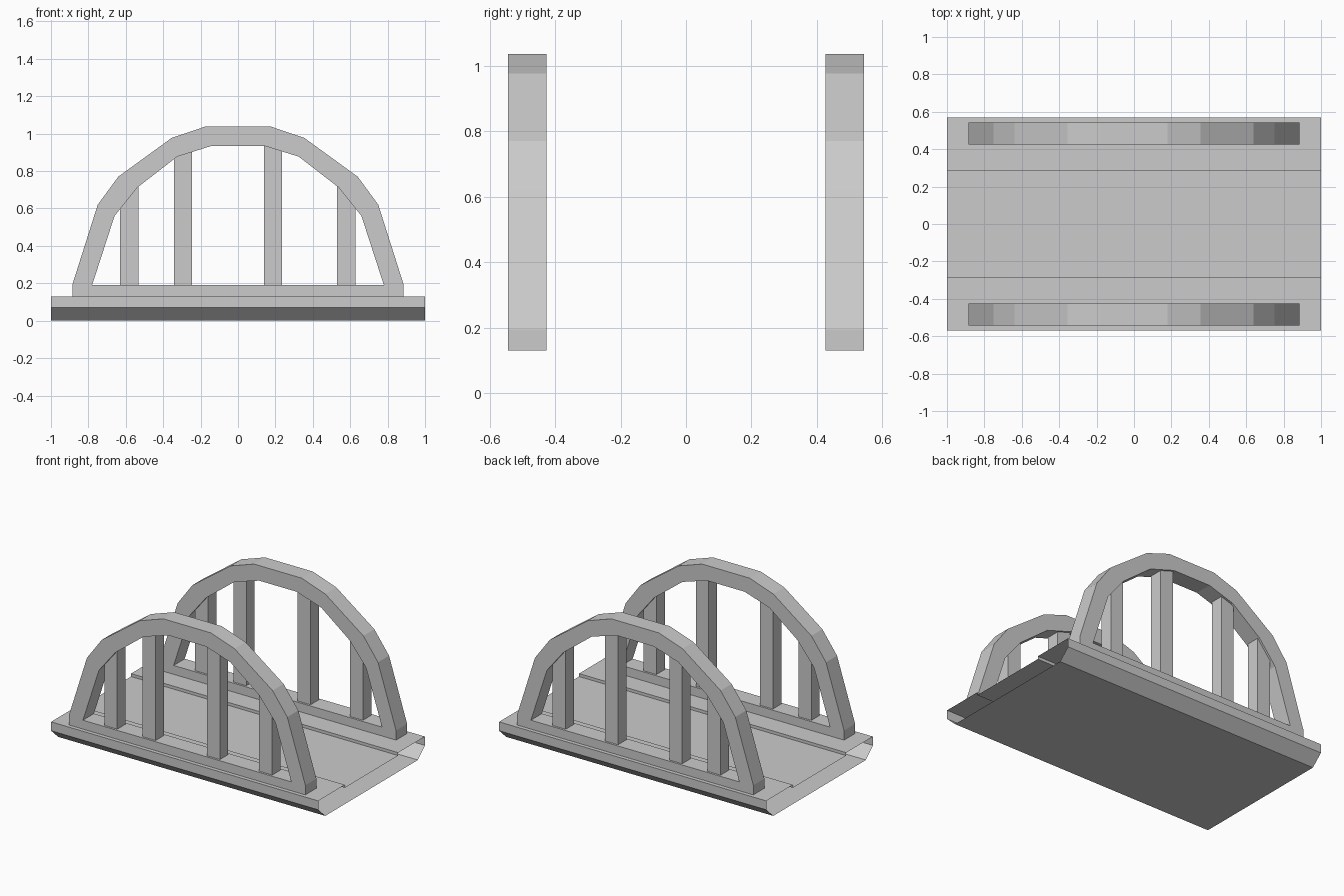
import bpy, bmesh

if "Cube" in bpy.data.objects:
    bpy.data.objects.remove(bpy.data.objects["Cube"])


def finish(bm, name):
    bmesh.ops.recalc_face_normals(bm, faces=bm.faces)
    me = bpy.data.meshes.new(name)
    bm.to_mesh(me)
    bm.free()
    ob = bpy.data.objects.new(name, me)
    bpy.context.collection.objects.link(ob)
    return ob


def mirrored(half):
    """Half profile (left to centre) plus its mirror image."""
    return half + [(-a, b) for a, b in reversed(half)]


# Deck: closed section swept along x, open at both ends, with sunken roadway
section = mirrored([(-0.495, 0.0), (-0.57, 0.07), (-0.57, 0.13),
                    (-0.285, 0.13), (-0.285, 0.11)])
bm = bmesh.new()
rings = [[bm.verts.new((x, y, z)) for y, z in section] for x in (-1, 1)]
n = len(section)
for i in range(n):
    j = (i + 1) % n
    bm.faces.new((rings[0][i], rings[0][j], rings[1][j], rings[1][i]))
finish(bm, "deck")

# Arch profiles
outer = mirrored([(-0.885, 0.195), (-0.75, 0.62), (-0.64, 0.77),
                  (-0.355, 0.977), (-0.178, 1.037)])
inner = mirrored([(-0.78, 0.19), (-0.66, 0.56), (-0.537, 0.713),
                  (-0.325, 0.877), (-0.14, 0.935)])


def arch(name, y0, y1):
    bm = bmesh.new()
    o = [bm.verts.new((x, y0, z)) for x, z in outer]
    i = [bm.verts.new((x, y0, z)) for x, z in inner]
    faces = [bm.faces.new((o[k], o[k + 1], i[k + 1], i[k]))
             for k in range(len(o) - 1)]
    # bottom rail joining the feet
    a, b = [bm.verts.new((x, y0, 0.13)) for x in (-0.885, 0.885)]
    faces.append(bm.faces.new((a, o[0], i[0], i[-1], o[-1], b)))
    ext = bmesh.ops.extrude_face_region(bm, geom=faces, use_keep_orig=True)
    verts = [g for g in ext["geom"] if isinstance(g, bmesh.types.BMVert)]
    bmesh.ops.translate(bm, verts=verts, vec=(0, y1 - y0, 0))
    finish(bm, name)


def post(name, x0, x1, y, top):
    bm = bmesh.new()
    bmesh.ops.create_cube(bm, size=1)
    z0 = 0.18
    bmesh.ops.scale(bm, verts=bm.verts, vec=(x1 - x0, 0.09, top - z0))
    bmesh.ops.translate(bm, verts=bm.verts,
                        vec=((x0 + x1) / 2, y, (z0 + top) / 2))
    finish(bm, name)


# Arches and uprights on both sides
posts = [(-0.63, -0.533, 0.73), (-0.342, -0.246, 0.92),
         (0.138, 0.235, 0.95), (0.53, 0.627, 0.73)]
for side, s in (("front", -1), ("back", 1)):
    y = s * 0.485
    arch(side + "_arch", y - 0.059, y + 0.059)
    for k, (x0, x1, top) in enumerate(posts):
        post(f"{side}_post_{k + 1}", x0, x1, y, top)
